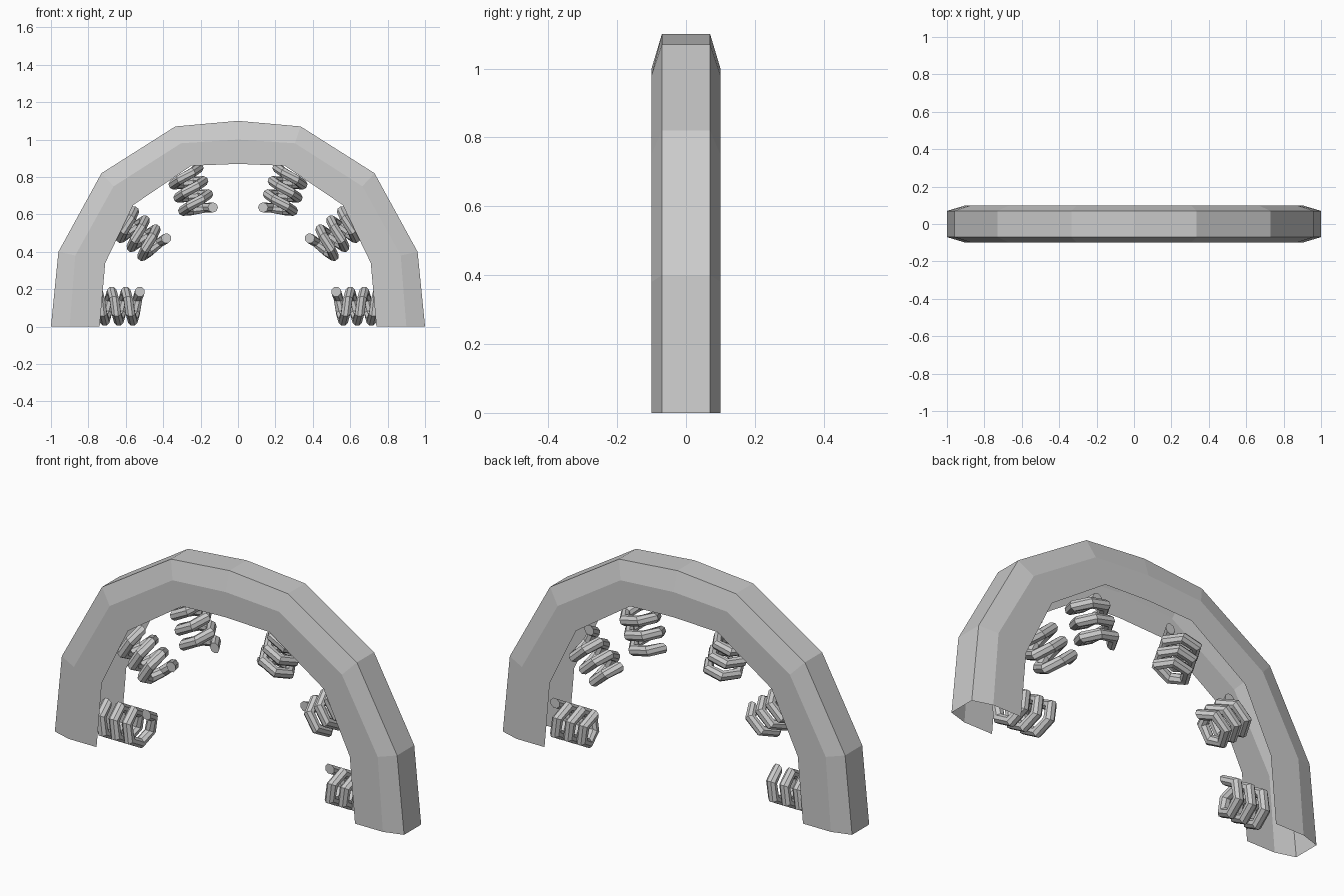
import bpy, bmesh
from math import sin, cos, tau, radians

if "Cube" in bpy.data.objects:
    bpy.data.objects.remove(bpy.data.objects["Cube"])


def make_object(name, bm):
    bmesh.ops.recalc_face_normals(bm, faces=bm.faces)
    mesh = bpy.data.meshes.new(name)
    bm.to_mesh(mesh)
    bm.free()
    obj = bpy.data.objects.new(name, mesh)
    bpy.context.collection.objects.link(obj)
    mirror = obj.modifiers.new("mirror_x", 'MIRROR')
    mirror.use_axis[0] = True
    return obj


# Arch: open-ended channel, hollow on the inside, right half mirrored
outer = [(1, 0), (0.96, 0.40), (0.73, 0.82), (0.335, 1.07), (0, 1.10)]
shoulder = [(0.90, 0), (0.87, 0.38), (0.665, 0.75), (0.305, 0.98), (0, 1.0)]
inner = [(0.74, 0), (0.71, 0.34), (0.56, 0.65), (0.25, 0.86), (0, 0.87)]
section = [(inner, -0.1), (shoulder, -0.1), (outer, -0.07),
           (outer, 0.07), (shoulder, 0.1), (inner, 0.1)]
bm = bmesh.new()
rows = [[bm.verts.new((x, y, z)) for x, z in line] for line, y in section]
for a, b in zip(rows, rows[1:]):
    for i in range(len(a) - 1):
        bm.faces.new((a[i], a[i + 1], b[i + 1], b[i]))
make_object("arch_channel", bm)


# Springs: six-sided coils with round wire, pointing in from the channel
def spring(name, tip, tilt, turns=3, steps=6, sides=8,
           radius=0.078, wire=0.027, pitch=0.075):
    t = radians(tilt)
    ax, az = cos(t), -sin(t)      # coil axis
    ux, uz = sin(t), cos(t)       # across the axis
    cx, cz = tip[0] - ux * radius, tip[1] - uz * radius
    bm = bmesh.new()
    rings = []
    for i in range(turns * steps + 1):
        a = tau * i / steps
        along = pitch * (i / steps - turns)
        ring = []
        for j in range(sides):
            b = tau * (j + 0.5) / sides
            r = radius + wire * cos(b)
            s = along + wire * sin(b)
            u = r * cos(a)
            ring.append(bm.verts.new((cx + ax * s + ux * u, -r * sin(a),
                                      cz + az * s + uz * u)))
        rings.append(ring)
    for p, q in zip(rings, rings[1:]):
        for j in range(sides):
            k = (j + 1) % sides
            bm.faces.new((p[j], p[k], q[k], q[j]))
    bm.faces.new(rings[0])
    bm.faces.new(rings[-1])
    make_object(name, bm)


spring("lower_springs", (-0.525, 0.187), 0)
spring("middle_springs", (-0.383, 0.472), 40)
spring("upper_springs", (-0.134, 0.637), 70)
